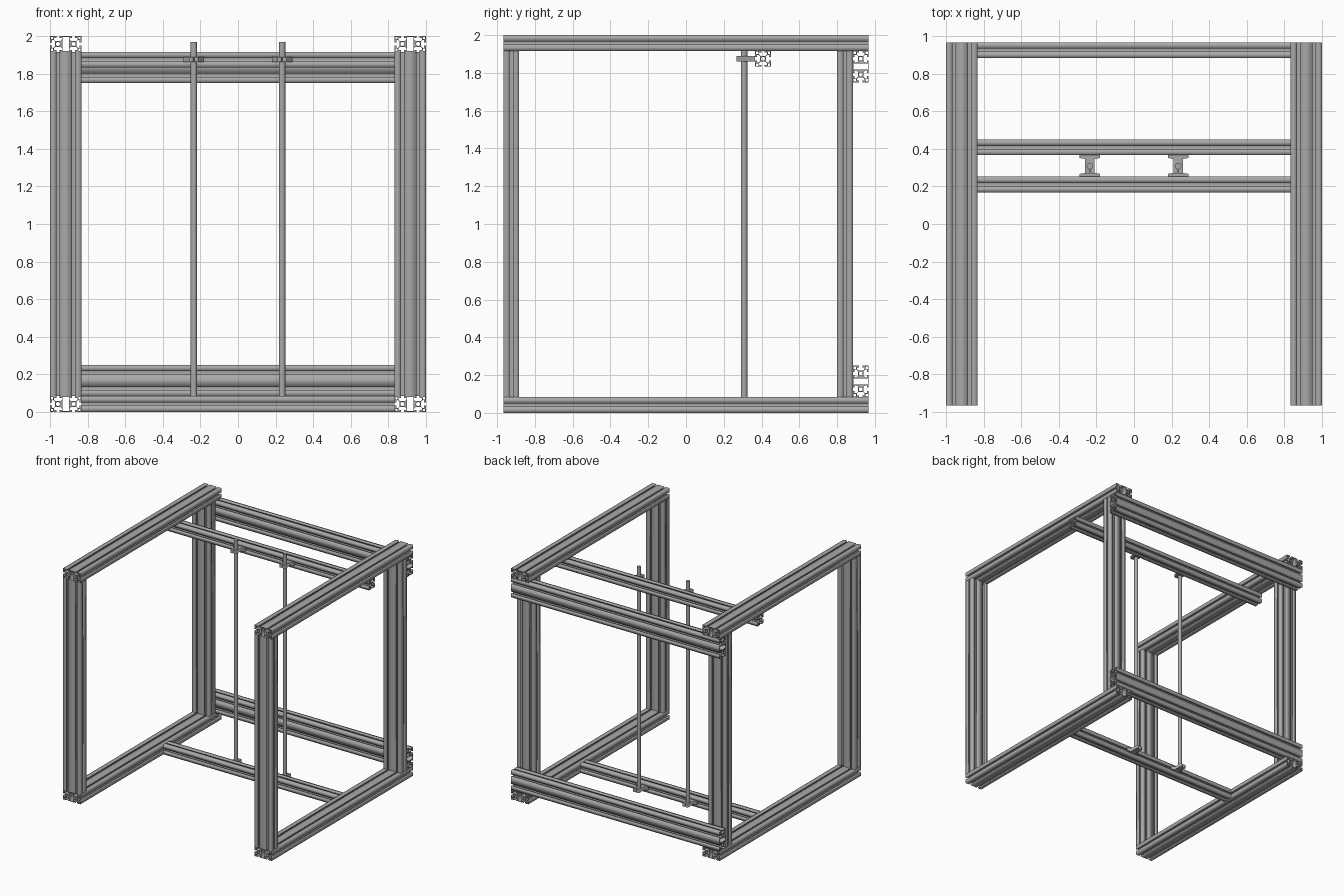
import bpy
import math
from mathutils import Matrix, Vector

cube = bpy.data.objects.get("Cube")
if cube:
    bpy.data.objects.remove(cube, do_unlink=True)

CELL = 0.0833           # width of one extrusion cell
MM = CELL / 40          # profile points below are on a 40-unit cell
HALF_Y = 0.967          # half depth of the frame

grey = bpy.data.materials.new("aluminium grey")
grey.use_nodes = True
colour = (0.4, 0.4, 0.4, 1)
grey.diffuse_color = colour
grey.node_tree.nodes["Principled BSDF"].inputs["Base Color"].default_value = colour

# Columns are the profile's wide side, thin side and length
ALONG_Z = Matrix.Identity(3)
ALONG_Y = Matrix(((1, 0, 0), (0, 0, -1), (0, 1, 0)))
ALONG_X = Matrix(((0, 0, 1), (0, 1, 0), (1, 0, 0)))


def extrude(name, loops, length, centre, turn=ALONG_Z):
    """Fill closed loops (inner ones become holes) and extrude them."""
    curve = bpy.data.curves.new(name, 'CURVE')
    curve.dimensions = '2D'
    curve.fill_mode = 'BOTH'
    curve.extrude = length / 2
    for loop in loops:
        spline = curve.splines.new('POLY')
        spline.points.add(len(loop) - 1)
        for point, (x, y) in zip(spline.points, loop):
            point.co = (x, y, 0, 1)
        spline.use_cyclic_u = True
    temp = bpy.data.objects.new(name, curve)
    mesh = bpy.data.meshes.new_from_object(temp)
    bpy.data.objects.remove(temp)
    bpy.data.curves.remove(curve)
    mesh.name = name
    mesh.transform(turn.to_4x4())
    mesh.materials.clear()
    mesh.materials.append(grey)
    obj = bpy.data.objects.new(name, mesh)
    obj.location = centre
    bpy.context.collection.objects.link(obj)
    return obj


def circle(x, y, r, n=16):
    return [(x + r * math.cos(i * math.tau / n), y + r * math.sin(i * math.tau / n))
            for i in range(n)]


def box(x0, y0, x1, y1):
    return [(x0, y0), (x1, y0), (x1, y1), (x0, y1)]


def profile(cells):
    """Outline and hollows of a T-slot extrusion, one or two cells wide."""
    w = 40 * cells
    half_slot = [(-4, 0), (-4, 4.5), (-10, 4.5), (-10, 9), (-6.5, 12.5)]
    slot = half_slot + [(-x, y) for x, y in reversed(half_slot)]
    centres = [20 + 40 * i for i in range(cells)]
    lower = [(0, 0)] + [(c + x, y) for c in centres for x, y in slot]
    right = [(w, 0)] + [(w - y, 20 + x) for x, y in slot]
    half = lower + right
    outline = half + [(w - x, 40 - y) for x, y in half]
    holes = [circle(c, 20, 5) for c in centres]
    holes += [box(x, y, x + 6, y + 6) for x in (2, w - 8) for y in (2, 32)]
    if cells == 2:
        holes.append(box(32, 2, 48, 38))
    return [[((x - w / 2) * MM, (y - 20) * MM) for x, y in loop]
            for loop in [outline] + holes]


single, double = profile(1), profile(2)
rear_y = HALF_Y - CELL / 2
post_height = 2 - 2 * CELL

# Side frames: top and bottom rails with front and rear posts
for side, sx in (("left", 1), ("right", -1)):
    x = sx * (1 - CELL)
    for level, z in (("bottom", CELL / 2), ("top", 2 - CELL / 2)):
        extrude(f"{side}_{level}_rail", double, 2 * HALF_Y, (x, 0, z), ALONG_Y)
    for end, y in (("front", -rear_y), ("rear", rear_y - CELL)):
        extrude(f"{side}_{end}_post", double, post_height, (x, y, 1))

# Rear beams bolted behind the rear posts
for level, z in (("lower", 2 * CELL), ("upper", 2 - 2 * CELL)):
    extrude(f"{level}_rear_beam", double, 2, (0, rear_y, z), ALONG_X)

# Cross beams that carry the rods
low_y, high_y = 0.21, 0.408
low_z, high_z = CELL / 2, 2 - 1.5 * CELL
extrude("lower_cross_beam", single, 2 - 4 * CELL, (0, low_y, low_z), ALONG_X)
extrude("upper_cross_beam", single, 2, (0, high_y, high_z), ALONG_X)

# Rods and their split clamps
rod_y, rod_r = 0.308, 0.017
reach = rod_y - low_y - CELL / 2
half_clamp = [(0.055, 0), (0.055, 0.015), (0.026, 0.02), (0.026, 0.098),
              (0.003, 0.098), (0.003, reach + rod_r)]
clamp = half_clamp + [(-x, y) for x, y in reversed(half_clamp)]
for side, x in (("left", 0.235), ("right", -0.235)):
    rod = extrude(f"{side}_rod", [circle(0, 0, rod_r, 32)], 1.94, (x, rod_y, 1))
    bpy.context.view_layer.objects.active = rod
    rod.select_set(True)
    bpy.ops.object.shade_smooth_by_angle(angle=math.radians(30))
    rod.select_set(False)
    extrude(f"{side}_lower_clamp", [clamp], 0.028, (x, low_y + CELL / 2, low_z))
    flipped = [(-px, -py) for px, py in clamp]
    extrude(f"{side}_upper_clamp", [flipped], 0.028, (x, high_y - CELL / 2, high_z))
